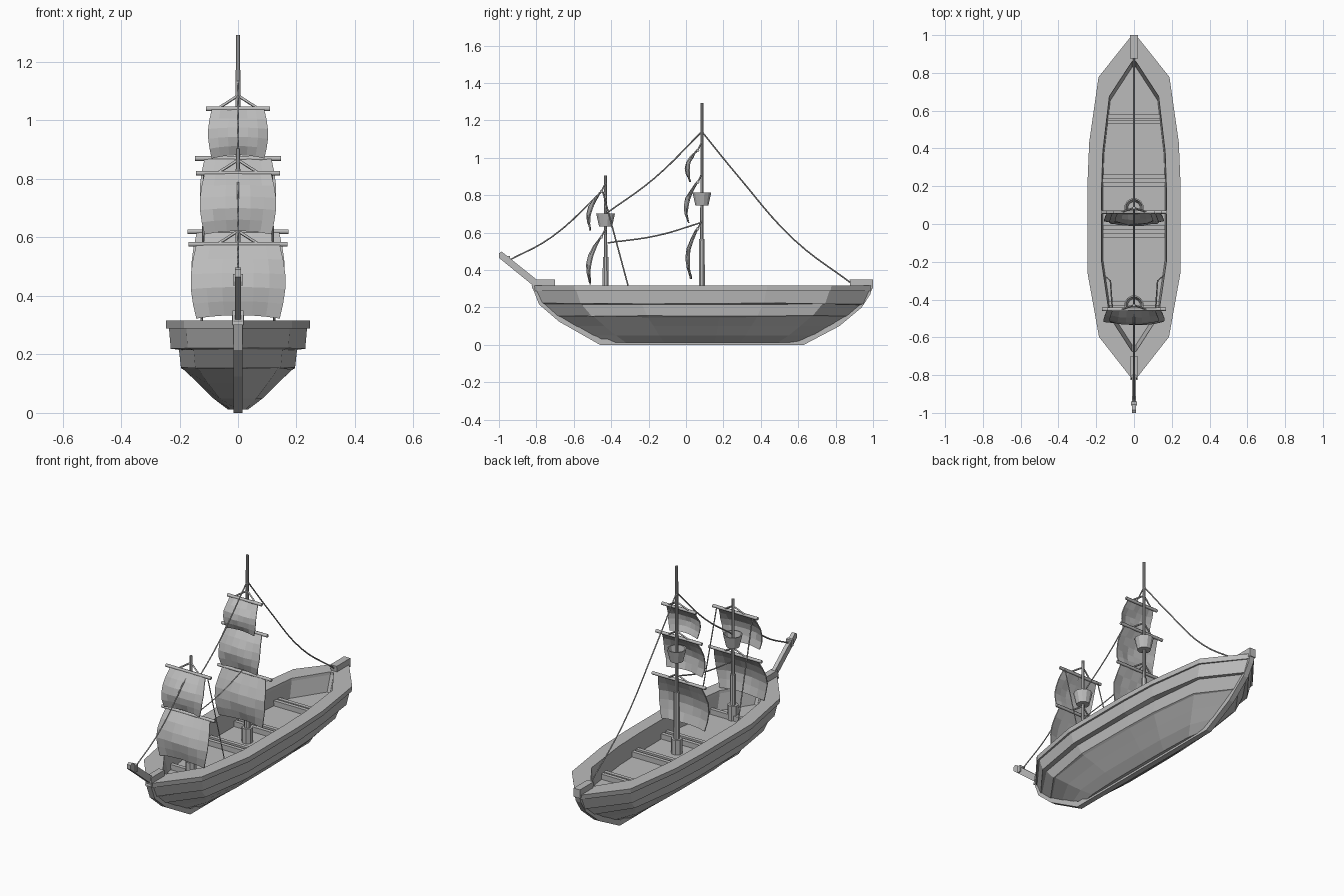
import bpy, bmesh, math, random
from mathutils import Vector

if "Cube" in bpy.data.objects:
    bpy.data.objects.remove(bpy.data.objects["Cube"])
random.seed(4)

grey = bpy.data.materials.new("plain grey")
grey.use_nodes = True
COLOUR = (0.5, 0.5, 0.5, 1)
grey.diffuse_color = COLOUR
grey.node_tree.nodes["Principled BSDF"].inputs["Base Color"].default_value = COLOUR


def finish(name, bm):
    bmesh.ops.recalc_face_normals(bm, faces=bm.faces)
    mesh = bpy.data.meshes.new(name)
    bm.to_mesh(mesh)
    bm.free()
    mesh.materials.append(grey)
    obj = bpy.data.objects.new(name, mesh)
    bpy.context.collection.objects.link(obj)
    return obj


def loft(name, rings, cap_start=False, cap_end=False):
    bm = bmesh.new()
    loops = [[bm.verts.new(p) for p in ring] for ring in rings]
    n = len(loops[0])
    for a, b in zip(loops, loops[1:]):
        for i in range(n):
            j = (i + 1) % n
            bm.faces.new((a[i], a[j], b[j], b[i]))
    if cap_start:
        bm.faces.new(loops[0])
    if cap_end:
        bm.faces.new(loops[-1])
    return finish(name, bm)


def side_prism(name, outline, half):
    """Side outline of (y, z) points given thickness across x."""
    return loft(name, [[(x, y, z) for y, z in outline] for x in (-half, half)], True, True)


def box(name, lo, hi):
    return side_prism_at(name, lo, hi)


def side_prism_at(name, lo, hi):
    corners = [(lo[1], lo[2]), (hi[1], lo[2]), (hi[1], hi[2]), (lo[1], hi[2])]
    return loft(name, [[(x, y, z) for y, z in corners] for x in (lo[0], hi[0])], True, True)


def turned(name, y, profile, sides=8, capped=True):
    """Round part on a mast from (radius, z) pairs."""
    rings = [[(r * math.cos(2 * math.pi * (i + .5) / sides),
               y + r * math.sin(2 * math.pi * (i + .5) / sides), z) for i in range(sides)]
             for r, z in profile]
    return loft(name, rings, capped, capped)


def rod(name, points, radius, sides=6, smooth=False):
    curve = bpy.data.curves.new(name, "CURVE")
    curve.dimensions = "3D"
    curve.bevel_depth = radius
    curve.bevel_resolution = max(0, sides // 2 - 2)
    curve.use_fill_caps = True
    curve.resolution_u = 5
    spline = curve.splines.new("BEZIER" if smooth else "POLY")
    pts = spline.bezier_points if smooth else spline.points
    pts.add(len(points) - 1)
    for p, co in zip(pts, points):
        if smooth:
            p.co = co
            p.handle_left_type = p.handle_right_type = "AUTO"
        else:
            p.co = (*co, 1)
    curve.materials.append(grey)
    obj = bpy.data.objects.new(name, curve)
    bpy.context.collection.objects.link(obj)
    return obj


# Hull: stacked outlines, each plank stepping inward below the last
STATIONS = [(0, .06), (.12, .75), (.31, 1), (.56, 1), (.69, .96), (.88, .76), (1, .06)]


def outline(z, bow, stern, width, jitter=0):
    right = [(width * w, bow + t * (stern - bow), z) for t, w in STATIONS]
    right = [(x, y, z + random.uniform(-jitter, jitter)) for x, y, z in right]
    return right + [(-x, y, z) for x, y, z in reversed(right)]


DECK = .21
hull_levels = [
    (DECK, -.64, .83, .165), (.30, -.675, .86, .17), (.316, -.675, .86, .172),
    (.316, -.815, .995, .247), (.288, -.808, .988, .247),
    (.288, -.80, .98, .236), (.222, -.77, .95, .230),
    (.216, -.76, .935, .202), (.155, -.69, .865, .195),
    (.150, -.68, .855, .184), (.10, -.60, .775, .135), (.05, -.52, .695, .085), (.012, -.45, .62, .035)]
rings = [outline(*lv, jitter=.004 if lv[0] in (.222, .216, .155, .150) else 0) for lv in hull_levels]
loft("hull", rings, True, True)

# Keel with curved stem and sternpost
outer = [(-.825, .316), (-.785, .215), (-.68, .125), (-.46, 0), (.63, 0),
         (.82, .10), (.94, .20), (.985, .27), (1, .316)]
inner = [(-.79, .316), (-.75, .225), (-.65, .14), (-.45, .03), (.62, .03),
         (.79, .115), (.90, .21), (.94, .27), (.96, .316)]
side_prism("keel", outer + inner[::-1], .016)
side_prism("stem_block", [(-.825, .30), (-.70, .30), (-.70, .35), (-.815, .35)], .018)
side_prism("stern_block", [(.88, .30), (1, .30), (1, .35), (.875, .35)], .02)
side_prism("bowsprit", [(-1, .465), (-.76, .27), (-.70, .27), (-.985, .498), (-1, .49)], .011)
box("bowsprit_collar", (-.017, -.96, .435), (.017, -.94, .475))

# Cross beams on the deck
for k, y in enumerate((-.42, -.06, -.02, .21, .25, .54, .57)):
    box("deck_beam_%d" % k, (-.165, y - .011, DECK - .01), (.165, y + .011, DECK + .03))

# Masts and lookout tubs
def mast(prefix, y, thick_top, top, nest_z):
    turned(prefix + "_mast", y, [(.03, DECK), (.03, .295), (.017, .295), (.016, thick_top),
                                 (.010, thick_top), (.008, top)])
    turned(prefix + "_lookout", y, [(.036, nest_z), (.052, nest_z + .07),
                                    (.045, nest_z + .07), (.033, nest_z + .012)], 12)


mast("main", .085, .565, 1.293, .745)
mast("fore", -.43, .47, .905, .632)


# A yard with its sail and braces
def rig(prefix, y, z, half, height, sail_half, rake):
    front = y - .022
    rod(prefix + "_yard", [(-half, front, z), (half, front, z)], .009)
    for s in (-1, 1):
        rod(prefix + "_brace_%s" % ("left" if s > 0 else "right"),
            [(0, y, z + .045), (s * .07, front, z)], .005, 4)
    bm = bmesh.new()
    cols, rows = 6, 5
    grid = []
    for r in range(rows + 1):
        v = r / rows
        row = []
        for c in range(cols + 1):
            u = 2 * c / cols - 1
            swell = math.sin(math.pi * v)
            x = u * sail_half * (.88 + .12 * swell)
            depth = rake * v + .034 * swell * (1.2 - .5 * u * u)
            drop = height * v - .012 * v * (1 - u * u)
            shake = random.uniform(-.004, .004)
            row.append(bm.verts.new((x, front - .006 - depth + shake, z - .004 - drop)))
        grid.append(row)
    for a, b in zip(grid, grid[1:]):
        for c in range(cols):
            bm.faces.new((a[c], a[c + 1], b[c + 1], b[c]))
    sail = finish(prefix + "_sail", bm)
    thick = sail.modifiers.new("thickness", "SOLIDIFY")
    thick.thickness = .006
    thick.offset = 0


rig("main_top", .085, 1.04, .11, .165, .102, .035)
rig("main_middle", .085, .87, .147, .215, .13, .045)
rig("main_lower", .085, .62, .172, .265, .16, .03)
rig("fore_upper", -.43, .82, .144, .205, .13, .055)
rig("fore_lower", -.43, .577, .17, .25, .162, .055)

# Rigging ropes
ROPES = {
    "fore_stay": [(0, -.95, .45), (0, -.72, .575), (0, -.45, .82)],
    "top_stay": [(0, -.43, .70), (0, -.17, .89), (0, .085, 1.14)],
    "middle_stay": [(0, -.42, .545), (0, -.15, .585), (0, .085, .655)],
    "back_stay": [(0, .085, 1.14), (0, .28, .90), (0, .58, .56), (0, .89, .325)],
}
for name, pts in ROPES.items():
    rod(name, pts, .004, 4, True)
for side, s in (("left", 1), ("right", -1)):
    rod("shroud_" + side, [(s * .115, -.445, .82), (s * .125, -.30, .28), (s * .16, -.27, .25)], .004, 4)
